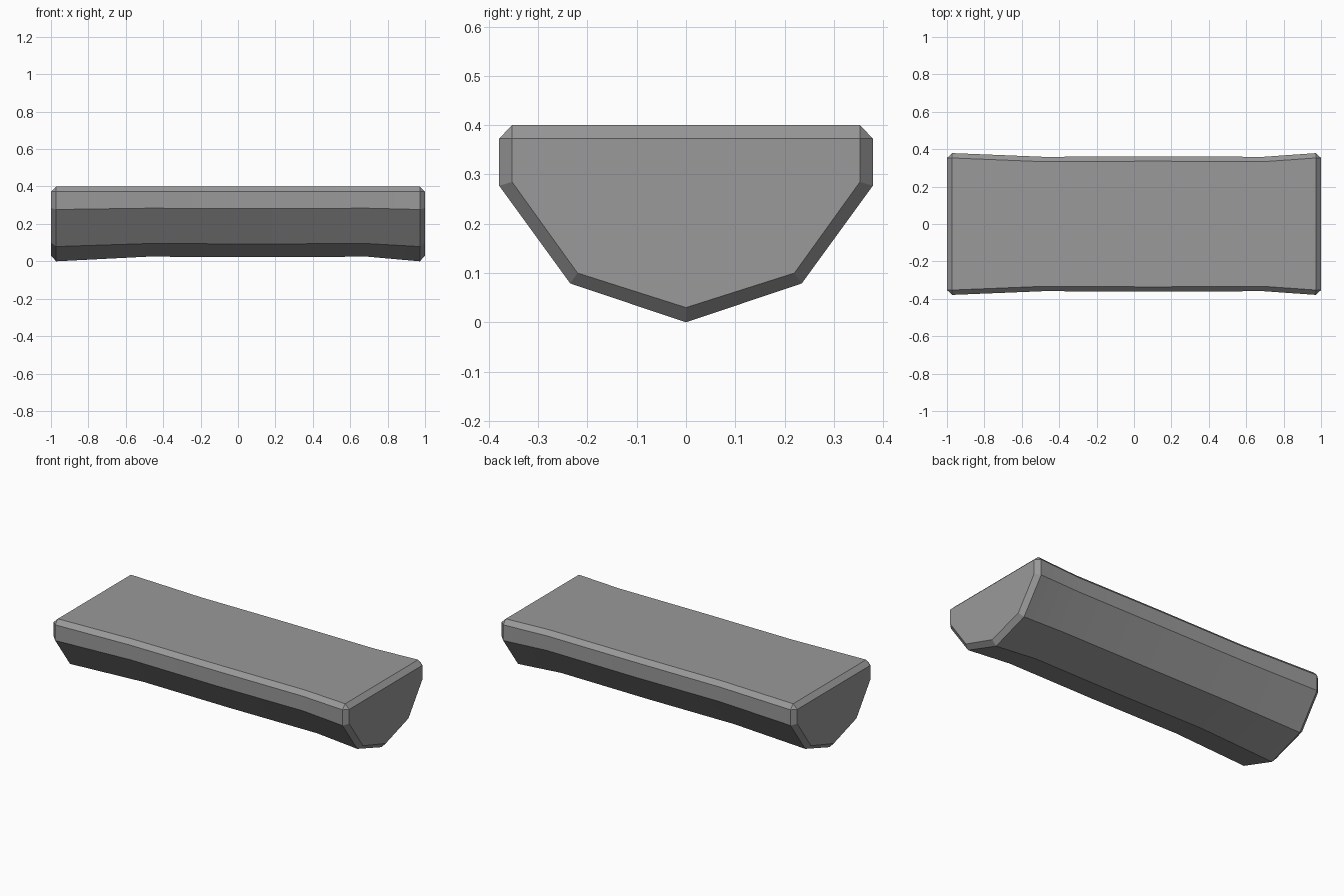
import bpy
import bmesh

cube = bpy.data.objects.get("Cube")
if cube:
    bpy.data.objects.remove(cube, do_unlink=True)

# Single stone grey colour
grey = bpy.data.materials.new("stone_grey")
colour = (0.32, 0.32, 0.32, 1)
grey.diffuse_color = colour
grey.use_nodes = True
grey.node_tree.nodes["Principled BSDF"].inputs["Base Color"].default_value = colour


def section(rim, wall, shoulder, chine, keel, top=0.4, bevel_z=0.373):
    """Mirrored hull outline: flat bevelled top, upright wall, V-shaped belly."""
    half = [(rim, top), (wall, bevel_z), (wall, shoulder), chine]
    return half + [(0, keel)] + [(-y, z) for y, z in reversed(half)]


# Cross-sections: inset end caps, wide ends and a slightly pinched waist
cap = section(0.353, 0.353, 0.285, (0.22, 0.1), 0.03, top=0.373)
end = section(0.353, 0.379, 0.277, (0.235, 0.079), 0.0)
waist = section(0.333, 0.359, 0.284, (0.223, 0.095), 0.025)
middle = section(0.336, 0.362, 0.282, (0.225, 0.093), 0.022)
stations = [(-1, cap), (-0.972, end), (-0.48, waist), (0.1, middle),
            (0.69, waist), (0.972, end), (1, cap)]

# Loft the sections into one closed slab
bm = bmesh.new()
rings = [[bm.verts.new((x, y, z)) for y, z in outline] for x, outline in stations]
for a, b in zip(rings, rings[1:]):
    for i in range(len(a)):
        j = (i + 1) % len(a)
        bm.faces.new((a[i], a[j], b[j], b[i]))
bm.faces.new(rings[0])
bm.faces.new(rings[-1])
bmesh.ops.remove_doubles(bm, verts=bm.verts, dist=0.0005)
bmesh.ops.recalc_face_normals(bm, faces=bm.faces)

mesh = bpy.data.meshes.new("slab")
bm.to_mesh(mesh)
bm.free()
mesh.materials.append(grey)
slab = bpy.data.objects.new("slab", mesh)
bpy.context.collection.objects.link(slab)

# Soften the shallow bends along the length, keep the bevels crisp
bpy.context.view_layer.objects.active = slab
slab.select_set(True)
bpy.ops.object.shade_smooth_by_angle(angle=0.2)
